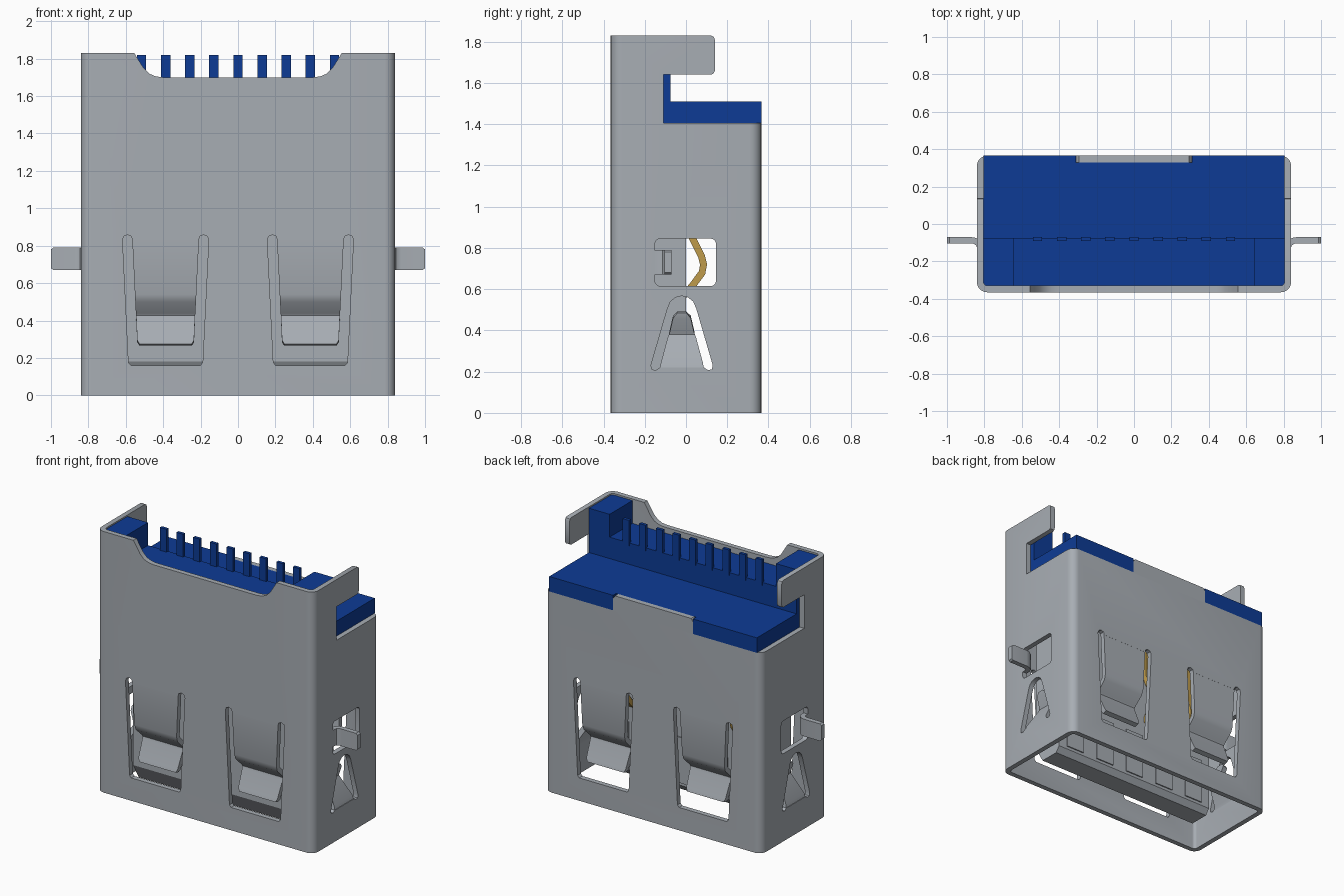
import bpy, bmesh, math
from mathutils import Vector

if "Cube" in bpy.data.objects:
    bpy.data.objects.remove(bpy.data.objects["Cube"])


def material(name, rgb):
    m = bpy.data.materials.new(name)
    m.use_nodes = True
    m.diffuse_color = (*rgb, 1)
    m.node_tree.nodes["Principled BSDF"].inputs["Base Color"].default_value = (*rgb, 1)
    return m


STEEL = material("steel grey", (0.39, 0.42, 0.455))
BLUE = material("deep blue", (0.004, 0.044, 0.30))
GOLD = material("contact gold", (0.52, 0.33, 0.07))


def finish(name, bm, mat):
    bmesh.ops.recalc_face_normals(bm, faces=bm.faces)
    me = bpy.data.meshes.new(name)
    bm.to_mesh(me)
    bm.free()
    me.materials.append(mat)
    ob = bpy.data.objects.new(name, me)
    bpy.context.scene.collection.objects.link(ob)
    return ob


def smooth(ob):
    bpy.ops.object.select_all(action='DESELECT')
    ob.select_set(True)
    bpy.context.view_layer.objects.active = ob
    bpy.ops.object.shade_smooth_by_angle(angle=math.radians(35))


def prism(name, pts, axis, lo, hi, mat=STEEL):
    """Extrude a 2D outline along one axis."""
    place = {'x': lambda a, b, d: (d, a, b),
             'y': lambda a, b, d: (a, d, b),
             'z': lambda a, b, d: (a, b, d)}[axis]
    bm = bmesh.new()
    low = [bm.verts.new(place(a, b, lo)) for a, b in pts]
    high = [bm.verts.new(place(a, b, hi)) for a, b in pts]
    bm.faces.new(low)
    bm.faces.new(high)
    for i in range(len(pts)):
        j = (i + 1) % len(pts)
        bm.faces.new((low[i], low[j], high[j], high[i]))
    return finish(name, bm, mat)


def rect(a0, a1, b0, b1):
    return [(a0, b0), (a1, b0), (a1, b1), (a0, b1)]


def rounded(a0, a1, b0, b1, r, n=6):
    pts = []
    for k, (a, b) in enumerate(rect(a0 + r, a1 - r, b0 + r, b1 - r)):
        for i in range(n + 1):
            t = math.pi * (1 + k / 2 + i / n / 2)
            pts.append((a + r * math.cos(t), b + r * math.sin(t)))
    return pts


def mirrored(half, centre=0):
    """Right half of an outline, completed on the left."""
    return ([(centre + a, b) for a, b in half]
            + [(centre - a, b) for a, b in reversed(half) if a > 0])


def strip(name, path, place, mat=STEEL, thick=0.034):
    """Bent sheet strip: path of (depth, run, half width)."""
    bm = bmesh.new()
    rings = []
    for i, (u, v, hw) in enumerate(path):
        a, b = path[max(i - 1, 0)], path[min(i + 1, len(path) - 1)]
        t = Vector((b[0] - a[0], b[1] - a[1])).normalized() * thick / 2
        rings.append([bm.verts.new(place(u - s * t.y, v + s * t.x, w * hw))
                      for s, w in ((-1, -1), (1, -1), (1, 1), (-1, 1))])
    for r, q in zip(rings, rings[1:]):
        for k in range(4):
            m = (k + 1) % 4
            bm.faces.new((r[k], r[m], q[m], q[k]))
    bm.faces.new(rings[0])
    bm.faces.new(rings[-1])
    ob = finish(name, bm, mat)
    smooth(ob)
    return ob


W, D, H, T = 0.84, 0.365, 1.83, 0.035

# Folded steel shell and its cutters
shell = prism("shell", rounded(-W, W, -D, D, 0.055), 'z', 0, H)
cutters = [prism("cut_inside", rounded(-W + T, W - T, -D + T, D - T, 0.022), 'z', -1, 3)]
cutters.append(prism("cut_rear_top", [
    (-0.11, 1.405), (0.6, 1.405), (0.6, 2), (0.12, 2), (0.12, 1.83), (0.134, 1.824),
    (0.14, 1.81), (0.14, 1.66), (0.134, 1.646), (0.12, 1.64), (-0.11, 1.64)], 'x', -1.2, 1.2))
cutters.append(prism("cut_front_top", mirrored([
    (0.57, 2), (0.555, 1.83), (0.53, 1.79), (0.505, 1.75), (0.475, 1.72),
    (0.44, 1.705), (0.40, 1.70)]), 'y', -0.6, -0.3))
window = [(0.178, 0.83), (0.183, 0.85), (0.203, 0.858), (0.223, 0.85), (0.23, 0.83),
          (0.198, 0.175), (0.185, 0.16)]
for c in (-0.387, 0.387):
    cutters.append(prism("cut_window", mirrored(window, c), 'y', -1, 1))
cutters.append(prism("cut_side_arch", mirrored([
    (0, 0.567), (0.03, 0.56), (0.055, 0.54), (0.07, 0.505), (0.15, 0.23),
    (0.145, 0.21), (0.125, 0.208), (0.108, 0.22)], -0.02), 'x', -1.2, 1.2))
cutters.append(prism("cut_tab_hole", rounded(-0.15, 0.145, 0.615, 0.845, 0.025), 'x', -1.2, 1.2))
for c in cutters:
    c.hide_render = True
    mod = shell.modifiers.new(c.name, 'BOOLEAN')
    mod.operation = 'DIFFERENCE'
    mod.solver = 'EXACT'
    mod.object = c
bpy.context.view_layer.update()
shell.data = bpy.data.meshes.new_from_object(
    shell.evaluated_get(bpy.context.evaluated_depsgraph_get()))
shell.modifiers.clear()
for c in cutters:
    bpy.data.objects.remove(c)
smooth(shell)

# Raised lip in the middle of the rear wall
prism("rear_lip", mirrored([(0.31, 1.40), (0.31, 1.49), (0.295, 1.51)]), 'y', D - T, D)

# Springs in the front and rear windows
spring = [(0, 0.83, 0.178), (0.003, 0.54, 0.164), (0.012, 0.51, 0.162), (0.075, 0.45, 0.159),
          (0.085, 0.43, 0.158), (0.08, 0.405, 0.157), (0.03, 0.29, 0.152), (0.024, 0.27, 0.14)]
for sy, side in ((-1, "front"), (1, "rear")):
    for sx in (-1, 1):
        strip(side + "_spring", spring, lambda u, v, w, sx=sx, sy=sy:
              (sx * 0.387 + w, sy * (D - T / 2 - u), v))

# Side springs and bent-out mounting tabs
side_spring = [(0, 0.205, 0.108), (0.006, 0.235, 0.102), (0.08, 0.36, 0.068),
               (0.087, 0.38, 0.063), (0.08, 0.40, 0.058), (0.05, 0.465, 0.043),
               (0.045, 0.488, 0.022)]
tab = [(0.0, -0.155, 0.058), (0.0, -0.125, 0.058), (-0.008, -0.104, 0.06),
       (-0.028, -0.09, 0.06), (-0.05, -0.087, 0.06), (-0.165, -0.087, 0.06),
       (-0.1775, -0.087, 0.05)]
for sx, side in ((-1, "right"), (1, "left")):
    strip(side + "_side_spring", side_spring, lambda u, v, w, sx=sx:
          (sx * (W - T / 2 - u), -0.02 + w, v))
    strip(side + "_mounting_tab", tab, lambda u, v, w, sx=sx:
          (sx * (W - T / 2 - u), v, 0.73 + w))

# Blue insulator: base, rear ledge, corner posts and comb teeth
X = W - T
prism("insulator_base", rect(-X, X, -0.328, -0.075), 'z', 1.15, 1.66, BLUE)
prism("insulator_core", rect(-X, X, -0.075, 0.328), 'z', 1.15, 1.41, BLUE)
prism("insulator_ledge", mirrored([(0.31, 0.33), (0.31, D), (X, D), (X, -0.075)]),
      'z', 1.405, 1.51, BLUE)
for sx in (-1, 1):
    prism("insulator_post", rect(*sorted((sx * 0.645, sx * X)), -0.328, -0.075),
          'z', 1.65, 1.82, BLUE)
for i in range(-4, 5):
    x = i * 0.129
    prism("comb_tooth", rect(x - 0.025, x + 0.025, -0.092, -0.07), 'z', 1.64, 1.82, BLUE)

# Tongue with flat and sprung contacts
prism("tongue", [(-0.235, 0.18), (-0.17, 0.07), (-0.03, 0.07), (0, 0.11), (0, 1.2),
                 (-0.235, 1.2)], 'x', -0.65, 0.65)
for i in range(-2, 3):
    x = i * 0.256
    prism("flat_contact", rect(x - 0.07, x + 0.07, 0.13, 0.45), 'y', -0.01, 0.008)
contact = [(0.0, 1.17, 0.04), (0.0, 0.92, 0.04), (0.025, 0.86, 0.04), (0.075, 0.76, 0.04),
           (0.085, 0.72, 0.04), (0.078, 0.68, 0.04), (0.03, 0.615, 0.04), (-0.01, 0.57, 0.04)]
for x in (-0.45, -0.128, 0.128, 0.45):
    strip("sprung_contact", contact, lambda u, v, w, x=x: (x + w, u, v), GOLD)
